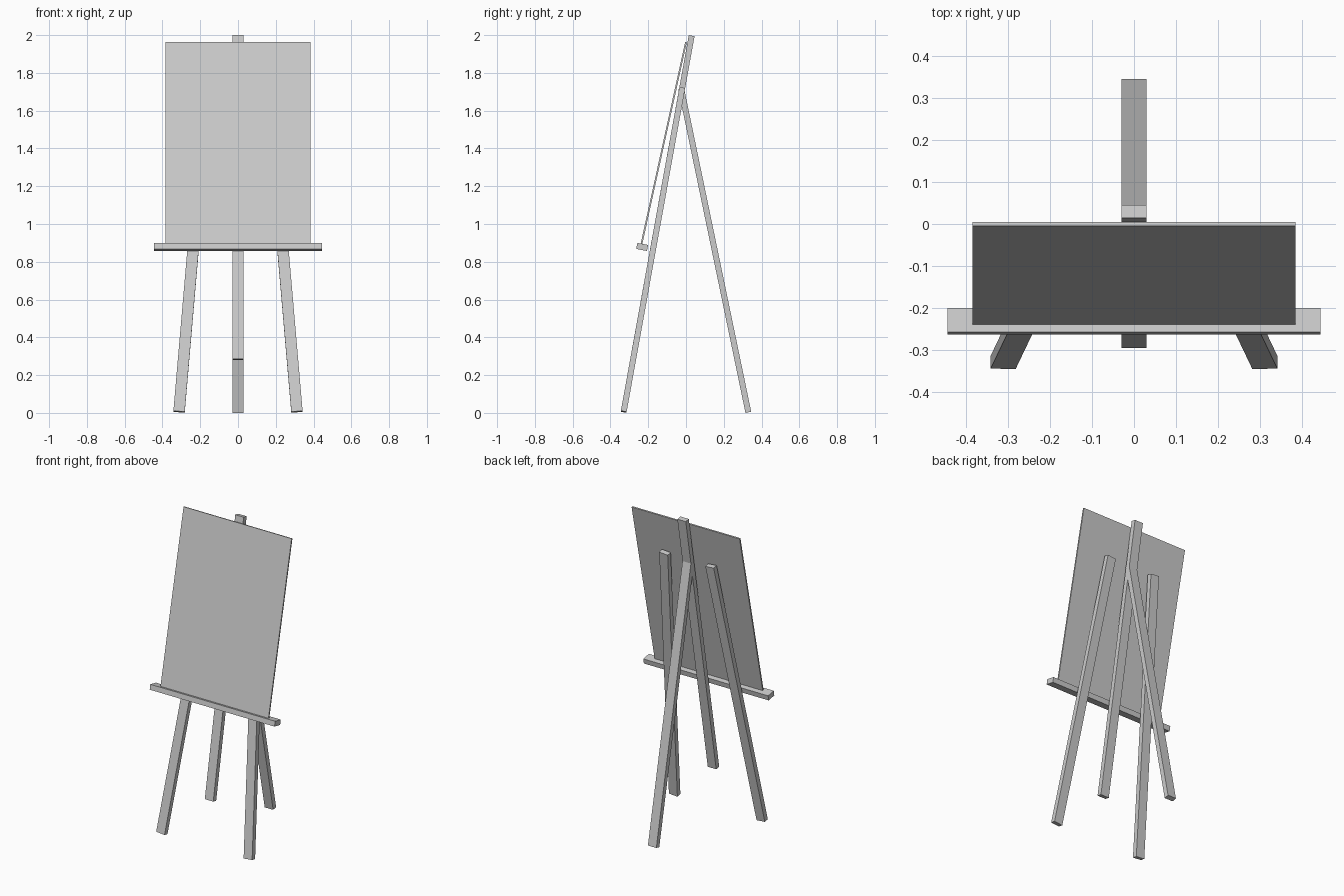
import bpy
from mathutils import Vector, Matrix

if "Cube" in bpy.data.objects:
    bpy.data.objects.remove(bpy.data.objects["Cube"])


def beam(name, start, end, width, thick):
    """Square-cut rectangular bar from start to end; width lies along x, thick faces forward."""
    a, b = Vector(start), Vector(end)
    d = (b - a).normalized()
    n = Vector((0, -d.z, d.y)).normalized()
    w = n.cross(d)
    bpy.ops.mesh.primitive_cube_add(size=1)
    ob = bpy.context.object
    ob.name = name
    rot = Matrix((w, n, d)).transposed()
    ob.data.transform(rot.to_4x4() @ Matrix.Diagonal((width, thick, (b - a).length, 1)))
    ob.location = (a + b) / 2
    return ob


W, T = 0.06, 0.031

# splayed front legs
for side, s in (("left", -1), ("right", 1)):
    beam(side + "_front_leg", (s * 0.312, -0.33, 0.006), (s * 0.164, -0.020, 1.72), W, T)

# central mast in the plane of the front legs
beam("mast", (0, -0.28, 0.283), (0, 0.03, 1.997), W, T)

# rear prop leg
beam("back_leg", (0, 0.33, 0.003), (0, -0.026, 1.718), W, T)

# tray, tilted with the legs
beam("tray", (0, -0.2350, 0.8625), (0, -0.2290, 0.8945), 0.89, 0.058)

# canvas panel resting on the tray and leaning on the mast
beam("canvas", (0, -0.236, 0.893), (0, 0.0, 1.963), 0.77, 0.009)
